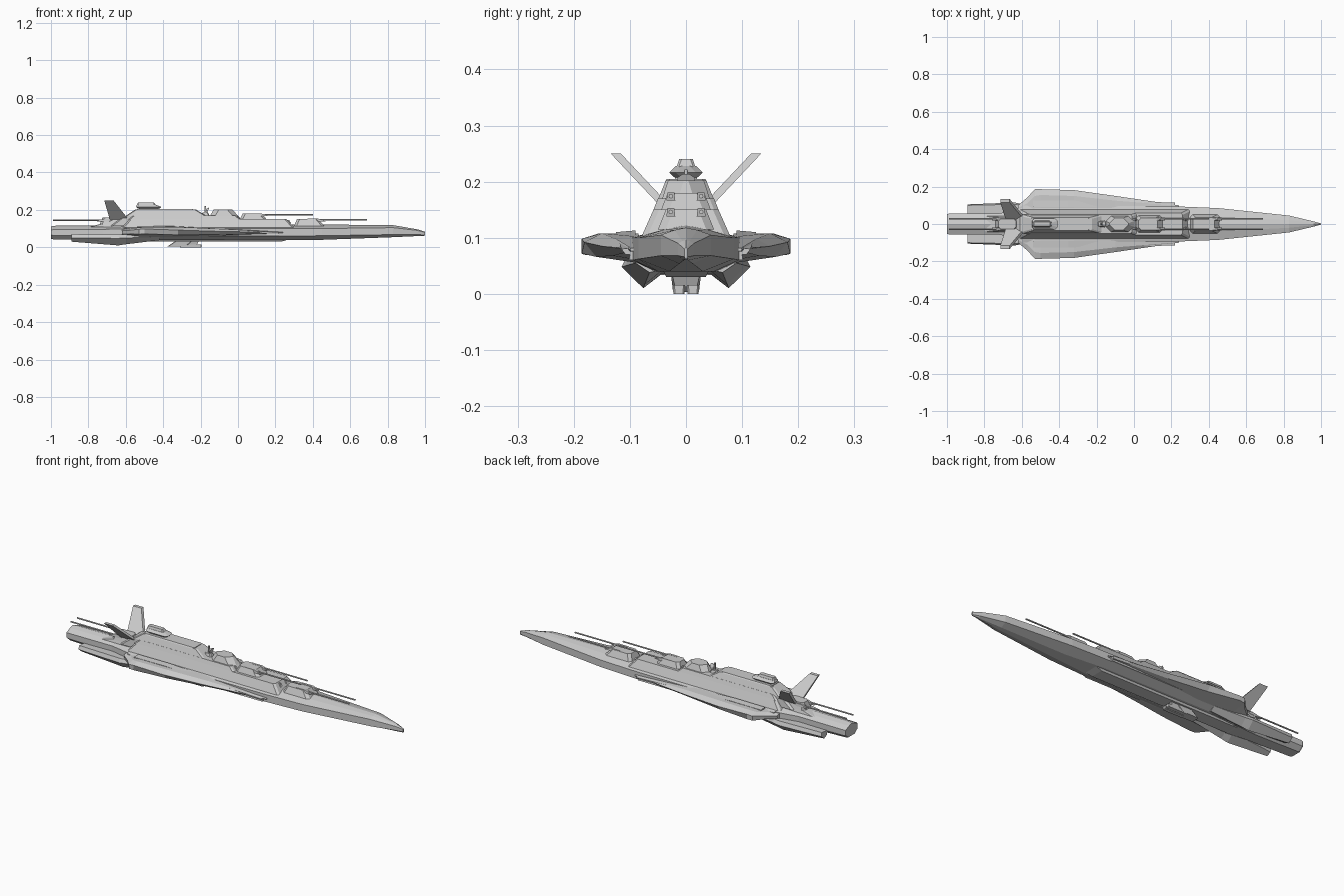
import bpy, bmesh
from mathutils import Vector


def make(name, rings):
    """Skin a list of closed rings (equal point counts) and cap both ends."""
    bm = bmesh.new()
    vs = [[bm.verts.new(p) for p in r] for r in rings]
    n = len(rings[0])
    for a, b in zip(vs, vs[1:]):
        for i in range(n):
            j = (i + 1) % n
            bm.faces.new((a[i], a[j], b[j], b[i]))
    bm.faces.new(vs[0])
    bm.faces.new(vs[-1])
    bmesh.ops.recalc_face_normals(bm, faces=bm.faces)
    me = bpy.data.meshes.new(name)
    bm.to_mesh(me)
    bm.free()
    ob = bpy.data.objects.new(name, me)
    bpy.context.collection.objects.link(ob)
    return ob


def mirror_y(ob):
    m = ob.modifiers.new("mirror", 'MIRROR')
    m.use_axis = (False, True, False)
    return ob


def hull(name, sections):
    """Symmetric loft along x: (x, half width, deck edge z, ridge z, low edge z, keel half width, keel z)."""
    rings = []
    for x, w, ze, zr, zl, k, zk in sections:
        half = [(w * 0.45, (ze + 2 * zr) / 3), (w, ze), (w, zl), (k, zk)]
        pts = [(0, zr)] + half + [(-y, z) for y, z in reversed(half)]
        rings.append([(x, y, z) for y, z in pts])
    return make(name, rings)


def pod(name, sections):
    """Mirrored loft along x through free (y, z) outlines."""
    return mirror_y(make(name, [[(x, y, z) for y, z in pts] for x, pts in sections]))


def block(name, low, high, cut=0.0):
    """Tapered block with cut corners; low and high are (x0, x1, half width, z)."""
    rings = []
    for x0, x1, w, z in (low, high):
        c = max(cut, 0.0005)
        rings.append([(x0 + c, -w, z), (x1 - c, -w, z), (x1, -w + c, z), (x1, w - c, z),
                      (x1 - c, w, z), (x0 + c, w, z), (x0, w - c, z), (x0, -w + c, z)])
    return make(name, rings)


def rod(name, x0, x1, y, z, r=0.004):
    bpy.ops.mesh.primitive_cylinder_add(vertices=8, radius=r, depth=abs(x1 - x0),
                                        location=((x0 + x1) / 2, y, z), rotation=(0, 1.5708, 0))
    bpy.context.object.name = name


# Main hull, from stern to pointed bow
hull("main_hull", [
    (-0.60, .098, .100, .120, .060, .045, .035),
    (-0.45, .098, .100, .122, .060, .055, .040),
    (0.23, .094, .100, .122, .060, .050, .040),
    (0.45, .085, .100, .122, .062, .030, .040),
    (0.83, .045, .105, .118, .068, .012, .054),
    (0.96, .014, .090, .096, .068, .004, .060),
    (1.00, .003, .080, .083, .066, .001, .062)])

# Round-sided stern tube
hull("stern_tube", [
    (-1.00, .052, .092, .112, .066, .028, .046),
    (-0.99, .055, .094, .115, .064, .030, .043),
    (-0.72, .057, .096, .118, .062, .032, .036),
    (-0.58, .090, .100, .120, .060, .045, .034)])
block("stern_nozzle", (-1.0, -.97, .03, .058), (-1.0, -.97, .03, .098), .008)

# Keel under the hull and belly gondola
block("keel", (-.60, .23, .035, .030), (-.66, .32, .048, .055))
block("belly_gondola", (-.38, -.28, .023, .003), (-.33, -.24, .027, .036), .005)
for s in (-1, 1):
    b = block("belly_launcher", (-.31, -.195, .010, .000), (-.31, -.195, .011, .016), .003)
    b.location.y = s * .0125
block("belly_launcher_mount", (-.31, -.22, .02, .012), (-.29, -.21, .025, .034))

# Side wings
pod("side_wing", [
    (0.24, [(.085, .082), (.098, .082), (.100, .079), (.098, .076), (.085, .076)]),
    (-.10, [(.085, .102), (.125, .098), (.150, .085), (.130, .068), (.085, .060)]),
    (-.32, [(.085, .108), (.150, .108), (.181, .092), (.160, .066), (.085, .055)]),
    (-.50, [(.085, .108), (.155, .108), (.186, .098), (.186, .072), (.085, .055)]),
    (-.53, [(.085, .105), (.150, .106), (.186, .096), (.182, .070), (.085, .057)]),
    (-.57, [(.075, .100), (.110, .100), (.142, .092), (.138, .072), (.075, .060)]),
    (-.62, [(.060, .095), (.085, .095), (.100, .088), (.095, .072), (.060, .062)])])
# Raised ridge on each wing
pod("wing_ridge", [
    (.22, [(.09, .083), (.115, .080), (.108, .070), (.09, .070)]),
    (-.35, [(.09, .113), (.125, .110), (.125, .09), (.09, .09)]),
    (-.54, [(.09, .112), (.125, .109), (.125, .09), (.09, .09)])])

# Lower engines beside the stern
pod("lower_engine", [
    (-.89, [(.050, .065), (.100, .070), (.105, .050), (.080, .030), (.055, .042)]),
    (-.64, [(.040, .070), (.105, .068), (.115, .048), (.076, .010), (.032, .044)]),
    (-.60, [(.040, .070), (.100, .068), (.108, .050), (.074, .016), (.034, .044)]),
    (-.42, [(.040, .070), (.090, .066), (.090, .055), (.065, .038), (.040, .044)])])

# Stepped superstructure
block("lower_deck", (-.62, .30, .078, .105), (-.58, .26, .058, .150), .01)
block("upper_deck", (-.59, .02, .060, .145), (-.56, -.01, .050, .170), .008)
block("rear_tower", (-.60, -.17, .050, .168), (-.55, -.225, .036, .202), .008)
block("tower_roof", (-.54, -.24, .038, .200), (-.54, -.24, .034, .205), .006)
block("aft_deck", (-.80, -.55, .042, .108), (-.72, -.55, .035, .128), .008)
block("fin_mount", (-.68, -.54, .050, .115), (-.61, -.54, .045, .168), .01)

# Bridge on top
block("bridge_neck", (-.53, -.42, .020, .20), (-.53, -.43, .020, .212), .006)
block("bridge", (-.535, -.42, .020, .207), (-.545, -.41, .030, .216), .012)
block("bridge_roof", (-.545, -.41, .030, .216), (-.54, -.44, .018, .228), .012)
block("bridge_cap", (-.54, -.44, .017, .226), (-.535, -.45, .012, .240), .004)

# Slanted front windows as raised panels
for y in (-.024, .024):
    for x, z in ((.272, .137), (.003, .158)):
        p = block("window_panel", (x - .01, x + .012, .009, z - .009), (x - .01, x + .002, .004, z + .008))
        p.location.y = y

# V-shaped tail fins
fin = [(-.685, .038, .148), (-.585, .038, .148), (-.665, .134, .250), (-.715, .134, .250)]
off = Vector((0, -.018, 0))
mirror_y(make("tail_fin", [fin, [tuple(Vector(p) + off) for p in fin]]))

# Gun turrets: (name, rear x, front x, base z, top z, half width, muzzle x, barrel z)
for name, x0, x1, z0, z1, w, mx, bz in (
        ("front_turret", .30, .46, .115, .150, .050, .69, .146),
        ("middle_turret", .01, .155, .148, .180, .045, .40, .174),
        ("aft_turret", -.74, -.60, .122, .158, .038, -.99, .145)):
    block(name, (x0, x1, w, z0), (x0 + .015, x1 - .03, w * .72, z1), .014)
    start = x1 - .06 if mx > 0 else x0 + .05
    for y in (-.027, .027):
        rod(name + "_barrel", start, mx, y, bz)
        h = block(name + "_sleeve", (min(start, start + (.07 if mx > 0 else -.07)),
                                     max(start, start + (.07 if mx > 0 else -.07)), .008, bz - .008),
                  (start - .03, start + .03, .006, bz + .007))
        h.location.y = y

# Rounded upper housing and sensor dish ahead of the tower
block("upper_housing", (-.15, .0, .043, .168), (-.13, -.03, .032, .202), .028)
block("sensor_base", (-.205, -.15, .018, .165), (-.19, -.16, .012, .185), .005)
block("sensor_post", (-.18, -.17, .005, .18), (-.178, -.172, .003, .222))
bpy.ops.mesh.primitive_cone_add(vertices=10, radius1=.018, radius2=.004, depth=.012,
                                location=(-.165, 0, .2), rotation=(0, -1.2, 0))
bpy.context.object.name = "sensor_dish"

# Long side rails along the hull
for s in (-1, 1):
    rail = block("hull_rail", (-.55, .22, .006, .060), (-.55, .22, .004, .072))
    rail.location.y = s * .096
